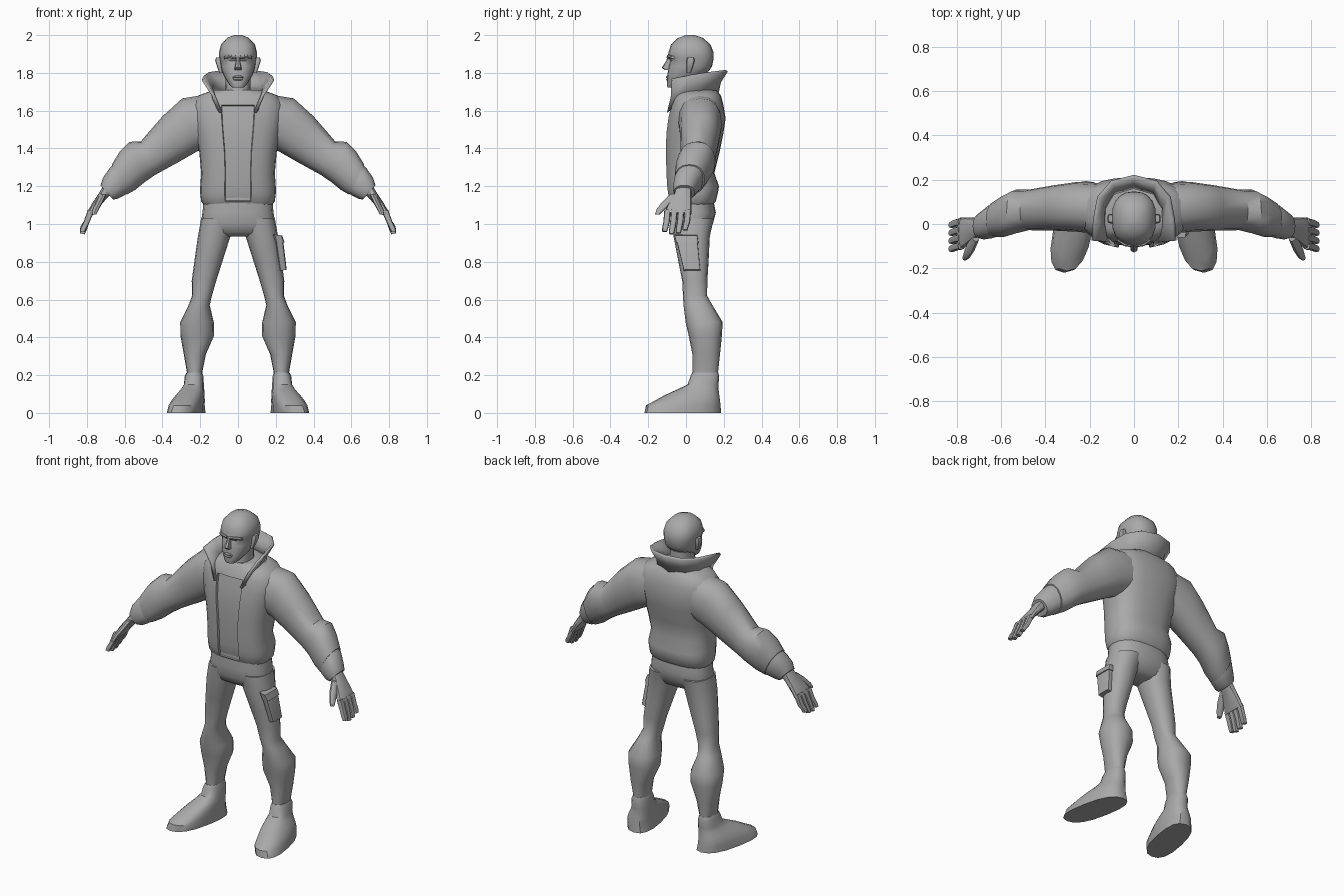
import bpy, bmesh, math
from mathutils import Vector

grey = bpy.data.materials.new("plain grey")
grey.diffuse_color = (0.4, 0.4, 0.4, 1)


def spow(v, e):
    return math.copysign(abs(v) ** e, v) if abs(v) > 1e-6 else 0.0


def finish(name, bm, mirror=False, angle=40):
    bmesh.ops.recalc_face_normals(bm, faces=bm.faces)
    me = bpy.data.meshes.new(name)
    bm.to_mesh(me)
    bm.free()
    me.materials.append(grey)
    ob = bpy.data.objects.new(name, me)
    bpy.context.collection.objects.link(ob)
    if mirror:
        ob.modifiers.new("mirror", 'MIRROR').use_mirror_merge = False
    bpy.ops.object.select_all(action='DESELECT')
    ob.select_set(True)
    bpy.context.view_layer.objects.active = ob
    bpy.ops.object.shade_smooth_by_angle(angle=math.radians(angle))
    return ob


def loft(rings, n=16, p=2.3):
    """Each ring (x0, z0, x1, z1, y_front, y_back) is a rounded section."""
    bm = bmesh.new()
    loops = []
    for x0, z0, x1, z1, yf, yb in rings:
        c = Vector(((x0 + x1) / 2, (yf + yb) / 2, (z0 + z1) / 2))
        a = Vector(((x1 - x0) / 2, 0, (z1 - z0) / 2))
        b = Vector((0, (yb - yf) / 2, 0))
        loops.append([bm.verts.new(c + a * spow(math.cos(t), 2 / p) + b * spow(math.sin(t), 2 / p))
                      for t in (2 * math.pi * k / n for k in range(n))])
    for l0, l1 in zip(loops, loops[1:]):
        for i in range(n):
            j = (i + 1) % n
            bm.faces.new((l0[i], l0[j], l1[j], l1[i]))
    bm.faces.new(loops[0])
    bm.faces.new(loops[-1])
    bmesh.ops.recalc_face_normals(bm, faces=bm.faces)
    return bm


def level(rows):
    """Centred horizontal sections from (z, half_width, y_front, y_back)."""
    return [(-w, z, w, z, f, b) for z, w, f, b in rows]


def side(rows):
    """Off-centre horizontal sections from (z, x_in, x_out, y_front, y_back)."""
    return [(i, z, o, z, f, b) for z, i, o, f, b in rows]


# Jacket body with a recessed front panel
bm = loft(level([
    (1.10, .180, -.075, .140), (1.12, .195, -.088, .158), (1.16, .200, -.098, .168),
    (1.20, .200, -.103, .175), (1.27, .195, -.107, .150), (1.38, .205, -.110, .178),
    (1.48, .228, -.108, .198), (1.56, .245, -.097, .210), (1.63, .245, -.082, .198),
    (1.68, .210, -.065, .185), (1.71, .130, -.040, .160)]), n=24, p=2.6)
panel = [f for f in bm.faces if f.normal.y < -.5 and abs(f.calc_center_median().x) < .05
         and 1.13 < f.calc_center_median().z < 1.62]
bmesh.ops.inset_region(bm, faces=panel, thickness=.003, depth=-.012)
finish("jacket_body", bm)

# Sleeves, puffed below the elbow, with cuffs
finish("sleeve", loft([
    (.15, 1.41, .17, 1.685, -.045, .185), (.215, 1.385, .295, 1.665, -.035, .190),
    (.32, 1.325, .40, 1.570, -.030, .175), (.435, 1.262, .515, 1.437, -.028, .155),
    (.490, 1.225, .575, 1.435, -.042, .155), (.545, 1.180, .625, 1.385, -.058, .128),
    (.590, 1.155, .668, 1.315, -.060, .098)]), mirror=True)
finish("cuff", loft([
    (.575, 1.172, .650, 1.325, -.052, .095), (.600, 1.153, .680, 1.295, -.064, .088),
    (.640, 1.132, .715, 1.245, -.070, .058), (.662, 1.130, .728, 1.205, -.064, .045)]), mirror=True)

# Flared collar, open at the front
base = [(.090, -.100, 1.590), (.125, -.035, 1.640), (.135, .055, 1.675), (.095, .135, 1.690), (0, .165, 1.695)]
rim = [(.185, -.075, 1.765), (.178, .020, 1.785), (.160, .120, 1.800), (.100, .190, 1.808), (0, .215, 1.812)]
bm = bmesh.new()
rows = []
for t, bulge in ((0, 0), (.5, .012), (1, 0)):
    half = []
    for b, r in zip(base, rim):
        v = Vector(b).lerp(Vector(r), t)
        half.append(v - Vector((v.x, v.y - .03, 0)).normalized() * bulge)
    full = half + [Vector((-v.x, v.y, v.z)) for v in half[-2::-1]]
    rows.append([bm.verts.new(v) for v in full])
for r0, r1 in zip(rows, rows[1:]):
    for i in range(len(r0) - 1):
        bm.faces.new((r0[i], r0[i + 1], r1[i + 1], r1[i]))
collar = finish("collar", bm)
sol = collar.modifiers.new("thickness", 'SOLIDIFY')
sol.thickness, sol.offset = .016, 0

# Trousers
finish("trouser_hips", loft(level([
    (1.15, .180, -.080, .140), (1.06, .188, -.085, .158), (1.00, .198, -.080, .142),
    (.955, .190, -.060, .115), (.935, .110, -.030, .080)]), n=20, p=2.5))
finish("trouser_leg", loft(side([
    (1.03, .015, .195, -.075, .148), (.935, .040, .212, -.066, .126), (.81, .080, .230, -.042, .120),
    (.70, .115, .245, -.020, .113), (.62, .138, .243, -.016, .112), (.57, .150, .262, -.013, .140),
    (.48, .128, .306, -.002, .194), (.41, .126, .305, .014, .190), (.31, .170, .287, .034, .180),
    (.20, .192, .268, .036, .168), (.16, .195, .265, .035, .168)])), mirror=True)

# Thigh pocket, on one leg only
finish("thigh_pocket", loft([
    (.185, .945, .226, .940, -.058, .058), (.200, .900, .240, .905, -.048, .062),
    (.222, .752, .258, .758, -.012, .076)], p=7), angle=30)
finish("pocket_flap", loft([
    (.19, .942, .234, .940, -.062, .060), (.200, .900, .247, .902, -.052, .066)], p=7), angle=30)

# Boots, splayed slightly outward toward the toe
bm = loft(side([
    (.215, .190, .272, .034, .170), (.195, .184, .282, .024, .176), (.15, .184, .290, .008, .172),
    (.125, .182, .305, -.045, .172), (.095, .180, .328, -.110, .176), (.065, .180, .345, -.165, .180),
    (.04, .180, .352, -.212, .183), (0, .178, .356, -.22, .186)]), p=2.5)
for v in bm.verts:
    v.co.x += -.2 * (v.co.y - .02) * max(0, 1 - v.co.z / .2)
finish("boot", bm, mirror=True)

# Hands
finish("palm", loft([
    (.665, 1.165, .705, 1.215, -.050, .030), (.700, 1.130, .735, 1.165, -.066, .028),
    (.738, 1.085, .772, 1.110, -.098, .030), (.766, 1.048, .798, 1.062, -.118, .030)], n=12, p=2.8), mirror=True)
for i, (name, drop) in enumerate((("index_finger", .012), ("middle_finger", 0),
                                  ("ring_finger", .004), ("little_finger", .02))):
    y = -.098 + i * .036
    finish(name, loft([
        (.762, 1.065, .794, 1.078, y - .017, y + .017), (.788, 1.005, .816, 1.015, y - .022, y + .012),
        (.802, .965 + drop, .832, .970 + drop, y - .028, y + .004),
        (.812, .945 + drop, .838, .950 + drop, y - .028, y - .002)], n=8, p=2.8), mirror=True)
finish("thumb", loft(side([
    (1.16, .695, .730, -.080, -.020), (1.115, .715, .752, -.128, -.065),
    (1.08, .735, .768, -.155, -.110), (1.05, .750, .775, -.165, -.140)]), n=8), mirror=True)

# Head and neck
finish("neck", loft(level([
    (1.58, .085, -.075, .130), (1.66, .072, -.050, .120), (1.72, .065, -.045, .110), (1.80, .066, -.030, .110)])))
finish("head", loft(level([
    (1.722, .030, -.098, -.040), (1.738, .046, -.102, .000), (1.775, .070, -.099, .060),
    (1.81, .086, -.096, .122), (1.835, .092, -.092, .138), (1.864, .096, -.083, .144),
    (1.884, .100, -.098, .147), (1.91, .100, -.092, .145), (1.95, .090, -.080, .130),
    (1.985, .058, -.042, .090), (2.0, .022, .000, .045)]), n=20, p=2.4))
finish("nose", loft(level([
    (1.888, .011, -.099, -.07), (1.865, .010, -.104, -.07), (1.828, .018, -.128, -.07),
    (1.815, .018, -.112, -.07)]), n=8, p=3), angle=30)
finish("mouth", loft(level([
    (1.785, .018, -.100, -.08), (1.778, .030, -.106, -.08), (1.772, .030, -.101, -.08),
    (1.764, .026, -.105, -.08), (1.757, .014, -.099, -.08)]), n=8, p=3), angle=30)
finish("brow", loft([
    (.010, 1.874, .010, 1.892, -.104, -.07), (.045, 1.878, .045, 1.896, -.100, -.06),
    (.075, 1.874, .075, 1.890, -.080, -.04)], n=8, p=3), mirror=True, angle=30)
finish("ear", loft(side([
    (1.80, .080, .098, .004, .024), (1.83, .084, .110, .002, .036),
    (1.865, .090, .121, .002, .046), (1.882, .092, .116, .008, .042)]), n=8, p=3), mirror=True)
